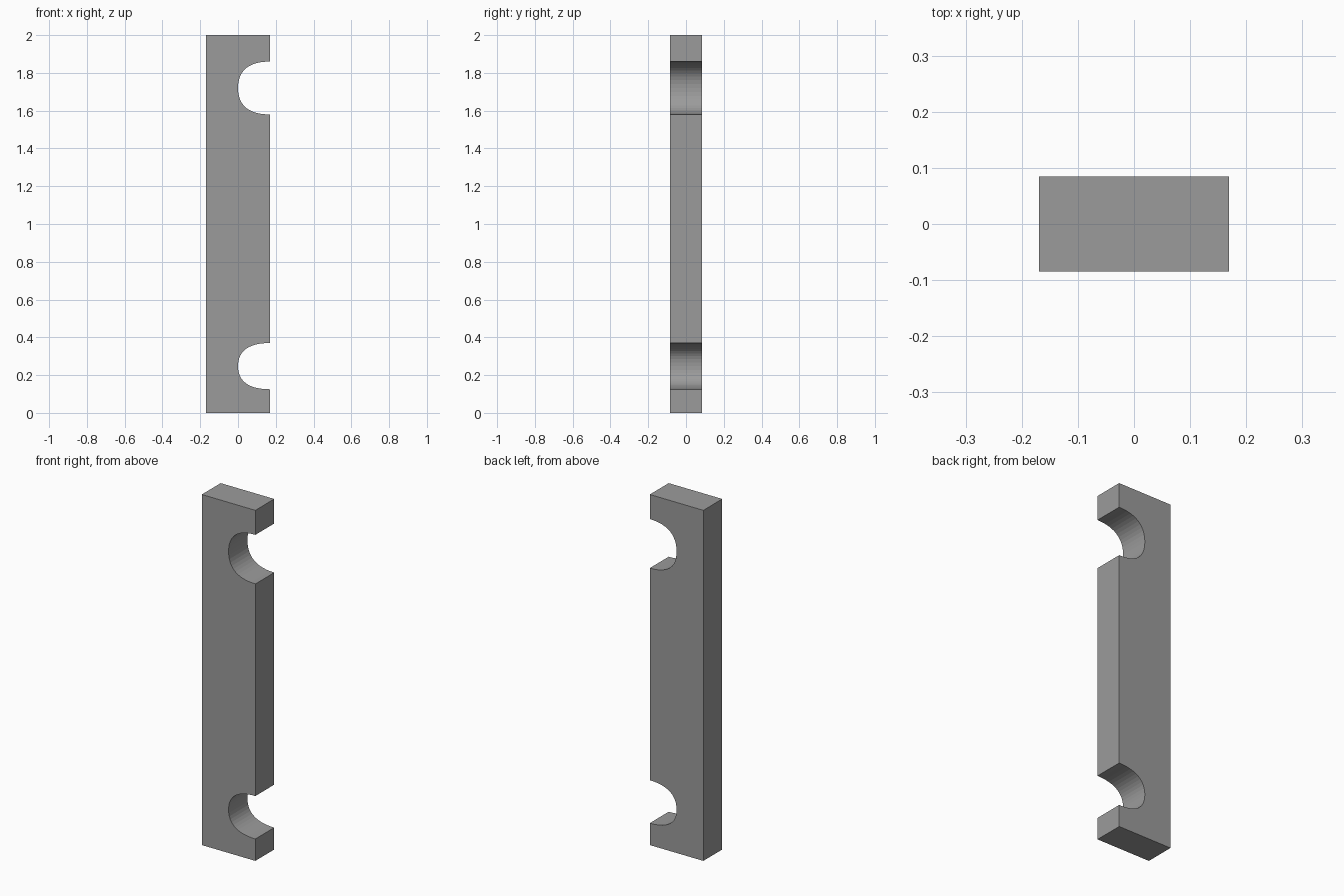
import bpy, bmesh
from mathutils import Vector
from mathutils.geometry import interpolate_bezier

if "Cube" in bpy.data.objects:
    bpy.data.objects.remove(bpy.data.objects["Cube"])

HALF_W, HALF_D, HEIGHT = 0.169, 0.085, 2.0
NOTCHES = [(0.125, 0.37), (1.58, 1.86)]   # bottom and top of each notch
FULLNESS = 0.66                           # handle length, fuller than an ellipse


def notch(z0, z1):
    """Rounded notch from the right edge to x = 0, as two Bezier quarters."""
    mid, half = (z0 + z1) / 2, (z1 - z0) / 2

    def quarter(s):
        return interpolate_bezier(
            Vector((HALF_W, 0, mid + s * half)),
            Vector((HALF_W * (1 - FULLNESS), 0, mid + s * half)),
            Vector((0, 0, mid + s * half * FULLNESS)),
            Vector((0, 0, mid)), 13)
    return quarter(-1) + quarter(1)[-2::-1]


# Side outline of the post, counter-clockwise seen from the front
outline = [Vector((-HALF_W, 0, 0)), Vector((HALF_W, 0, 0))]
for z0, z1 in NOTCHES:
    outline += notch(z0, z1)
outline += [Vector((HALF_W, 0, HEIGHT)), Vector((-HALF_W, 0, HEIGHT))]

# Extrude the outline through the depth
bm = bmesh.new()
front = bm.faces.new([bm.verts.new((p.x, -HALF_D, p.z)) for p in outline])
ext = bmesh.ops.extrude_face_region(bm, geom=[front], use_keep_orig=True)
moved = [g for g in ext["geom"] if isinstance(g, bmesh.types.BMVert)]
bmesh.ops.translate(bm, verts=moved, vec=(0, 2 * HALF_D, 0))
bmesh.ops.recalc_face_normals(bm, faces=bm.faces)
mesh = bpy.data.meshes.new("notched_post")
bm.to_mesh(mesh)
bm.free()
post = bpy.data.objects.new("notched_post", mesh)
bpy.context.collection.objects.link(post)

# Dark grey finish
grey = bpy.data.materials.new("dark_grey")
grey.diffuse_color = (0.33, 0.33, 0.33, 1)
grey.use_nodes = True
grey.node_tree.nodes["Principled BSDF"].inputs["Base Color"].default_value = grey.diffuse_color
mesh.materials.append(grey)
